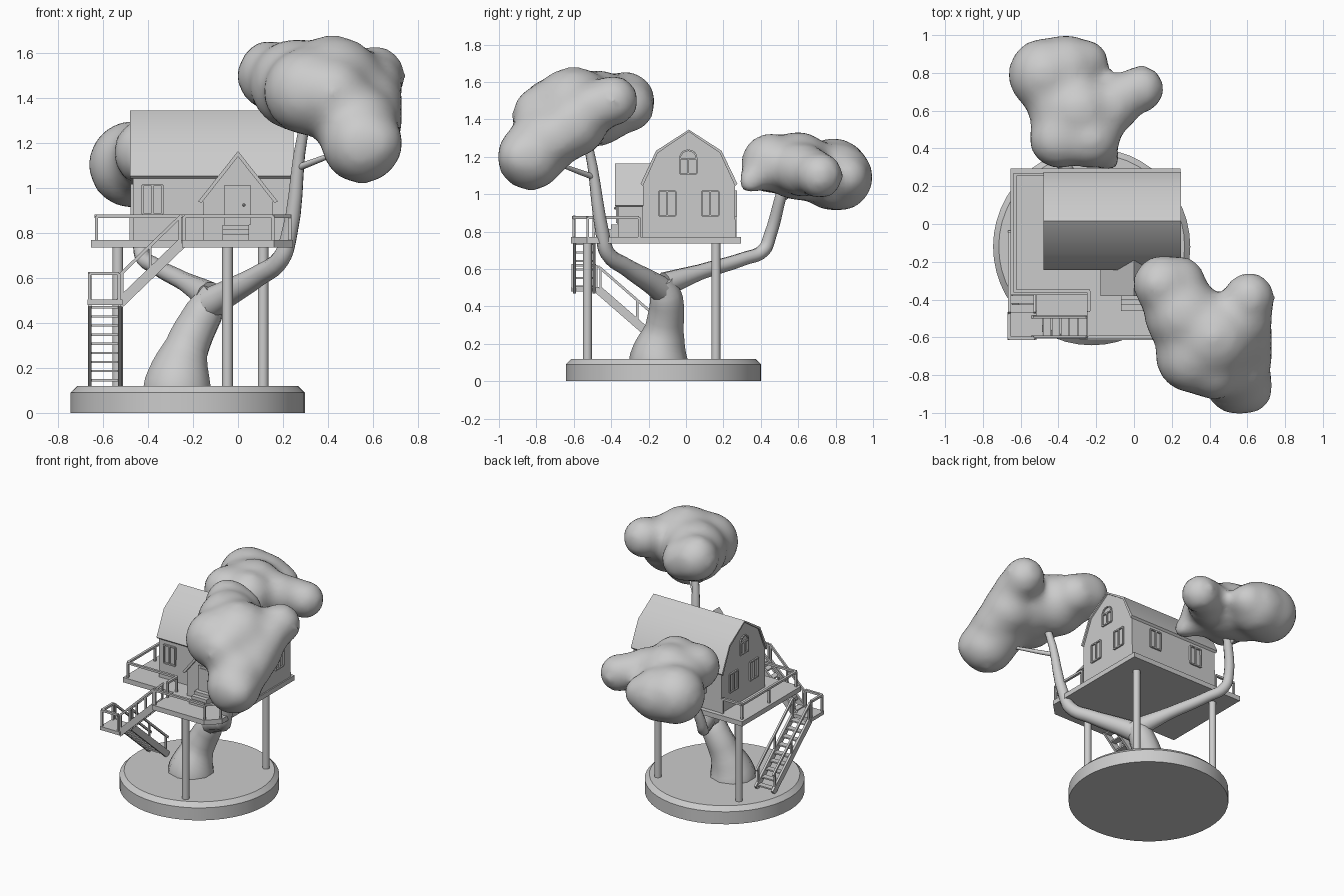
import bpy, bmesh, math
from mathutils import Vector, Matrix

old = bpy.data.objects.get("Cube")
if old:
    bpy.data.objects.remove(old)

grey = bpy.data.materials.new("plain_grey")
grey.use_nodes = True
grey.diffuse_color = (0.6, 0.6, 0.6, 1)
grey.node_tree.nodes["Principled BSDF"].inputs["Base Color"].default_value = (0.6, 0.6, 0.6, 1)


def add(name, mesh, smooth=None):
    mesh.materials.clear()
    mesh.materials.append(grey)
    ob = bpy.data.objects.new(name, mesh)
    bpy.context.collection.objects.link(ob)
    if smooth:
        bpy.ops.object.select_all(action='DESELECT')
        ob.select_set(True)
        bpy.context.view_layer.objects.active = ob
        bpy.ops.object.shade_smooth_by_angle(angle=math.radians(smooth))
    return ob


def finish(name, bm, smooth=None):
    bmesh.ops.recalc_face_normals(bm, faces=bm.faces)
    mesh = bpy.data.meshes.new(name)
    bm.to_mesh(mesh)
    bm.free()
    return add(name, mesh, smooth)


def box(bm, lo, hi, frame=Matrix()):
    lo, hi = Vector(lo), Vector(hi)
    size = Matrix.Diagonal((*(hi - lo), 1))
    bmesh.ops.create_cube(bm, size=1, matrix=frame @ Matrix.Translation((lo + hi) / 2) @ size)


def strut(bm, a, b, w, h=None):
    """Box beam from a to b, w wide and h high."""
    a, b = Vector(a), Vector(b)
    d = b - a
    rot = d.to_track_quat('X', 'Z').to_matrix().to_4x4()
    size = Matrix.Diagonal((d.length, w, h or w, 1))
    bmesh.ops.create_cube(bm, size=1, matrix=Matrix.Translation((a + b) / 2) @ rot @ size)


def prism(bm, pts, axis, lo, hi):
    """Extrude a 2D outline along x, y or z."""
    put = {'x': lambda p, t: (t, p[0], p[1]), 'y': lambda p, t: (p[0], t, p[1]),
           'z': lambda p, t: (p[0], p[1], t)}[axis]
    face = bm.faces.new([bm.verts.new(put(p, lo)) for p in pts])
    new = bmesh.ops.extrude_face_region(bm, geom=[face])["geom"]
    shift = Vector(put((0, 0), hi - lo))
    bmesh.ops.translate(bm, vec=shift, verts=[v for v in new if isinstance(v, bmesh.types.BMVert)])


def cylinder(bm, x, y, z0, z1, r, n):
    bmesh.ops.create_cone(bm, cap_ends=True, segments=n, radius1=r, radius2=r, depth=z1 - z0,
                          matrix=Matrix.Translation((x, y, (z0 + z1) / 2)))


def limb(name, points):
    """Tapered round limb through (x, y, z, radius) points."""
    cu = bpy.data.curves.new(name, 'CURVE')
    cu.dimensions, cu.bevel_depth, cu.bevel_resolution = '3D', 1, 3
    cu.use_fill_caps, cu.resolution_u = True, 5
    sp = cu.splines.new('BEZIER')
    sp.bezier_points.add(len(points) - 1)
    for bp, (x, y, z, r) in zip(sp.bezier_points, points):
        bp.co, bp.radius = (x, y, z), r
        bp.handle_left_type = bp.handle_right_type = 'AUTO'
    tmp = bpy.data.objects.new(name, cu)
    bpy.context.collection.objects.link(tmp)
    mesh = bpy.data.meshes.new_from_object(tmp.evaluated_get(bpy.context.evaluated_depsgraph_get()))
    bpy.data.objects.remove(tmp)
    add(name, mesh, 60)


def foliage(name, blobs):
    """Blend spheres into one lumpy crown."""
    bm = bmesh.new()
    for x, y, z, r in blobs:
        bmesh.ops.create_icosphere(bm, subdivisions=3, radius=r, matrix=Matrix.Translation((x, y, z)))
    ob = finish(name, bm)
    mod = ob.modifiers.new("merge", 'REMESH')
    mod.mode, mod.voxel_size, mod.use_smooth_shade = 'VOXEL', 0.03, True
    mod = ob.modifiers.new("soften", 'SMOOTH')
    mod.factor, mod.iterations = 0.5, 15


# Round base with a bevelled upper rim
bm = bmesh.new()
cylinder(bm, -0.224, -0.12, 0, 0.12, 0.522, 48)
rim = [e for e in bm.edges if all(v.co.z > 0.1 for v in e.verts)]
bmesh.ops.bevel(bm, geom=rim, offset=0.03, segments=1, affect='EDGES')
finish("base", bm, 30)

# Trunk, branches and crowns
limb("trunk", [(-0.272, -0.145, 0.04, 0.165), (-0.268, -0.145, 0.13, 0.155), (-0.228, -0.115, 0.29, 0.102),
               (-0.15, -0.105, 0.45, 0.088), (-0.1, -0.13, 0.54, 0.06)])
limb("front_branch", [(-0.12, -0.13, 0.49, 0.07), (-0.05, -0.19, 0.53, 0.06), (0.09, -0.32, 0.61, 0.047),
                      (0.19, -0.42, 0.685, 0.042), (0.225, -0.445, 0.78, 0.037),
                      (0.29, -0.52, 1.25, 0.024), (0.32, -0.55, 1.35, 0.02)])
limb("back_branch", [(-0.13, -0.11, 0.52, 0.065), (-0.24, 0.08, 0.585, 0.042), (-0.37, 0.31, 0.655, 0.036),
                     (-0.425, 0.415, 0.7, 0.036), (-0.43, 0.45, 0.78, 0.034),
                     (-0.37, 0.51, 1.0, 0.03), (-0.34, 0.54, 1.1, 0.025)])
limb("front_twig", [(0.265, -0.49, 1.09, 0.016), (0.33, -0.56, 1.115, 0.014), (0.45, -0.68, 1.16, 0.01)])
limb("back_twig", [(-0.38, 0.48, 0.95, 0.015), (-0.4, 0.6, 1.03, 0.014), (-0.42, 0.7, 1.1, 0.012)])
foliage("front_crown", [(0.15, -0.32, 1.5, 0.16), (0.24, -0.31, 1.47, 0.145), (0.12, -0.32, 1.55, 0.11),
                        (0.26, -0.48, 1.46, 0.21), (0.42, -0.6, 1.45, 0.235), (0.31, -0.7, 1.43, 0.2),
                        (0.42, -0.77, 1.42, 0.165), (0.56, -0.6, 1.37, 0.18), (0.61, -0.39, 1.5, 0.14),
                        (0.6, -0.5, 1.46, 0.14), (0.53, -0.76, 1.28, 0.19), (0.55, -0.83, 1.2, 0.185),
                        (0.6, -0.87, 1.2, 0.14), (0.59, -0.7, 1.3, 0.15)])
foliage("back_crown", [(-0.47, 0.79, 1.105, 0.2), (-0.36, 0.82, 1.09, 0.185), (-0.29, 0.6, 1.15, 0.19),
                       (-0.4, 0.45, 1.16, 0.16), (-0.23, 0.45, 1.17, 0.16), (-0.4, 0.62, 1.13, 0.17),
                       (-0.12, 0.62, 1.13, 0.15), (-0.25, 0.86, 1.09, 0.12), (0.035, 0.715, 1.1, 0.13),
                       (-0.05, 0.68, 1.12, 0.13), (-0.14, 0.345, 1.07, 0.075)])

# Deck with a corner left open for the stairs, on round posts
bm = bmesh.new()
prism(bm, [(-0.655, 0.295), (0.245, 0.295), (0.245, -0.53), (0.16, -0.615),
           (-0.25, -0.615), (-0.25, -0.375), (-0.655, -0.375)], 'z', 0.735, 0.77)
finish("deck", bm)
bm = bmesh.new()
for x, y in [(-0.047, -0.527), (0.112, 0.16), (-0.535, 0.16)]:
    cylinder(bm, x, y, 0.1, 0.74, 0.024, 16)
finish("deck_posts", bm, 40)

# Deck railing
bm = bmesh.new()


def rail(points, z, h=0.105, gap=0.3):
    for (ax, ay), (bx, by) in zip(points, points[1:]):
        strut(bm, (ax, ay, z + h), (bx, by, z + h), 0.017, 0.015)
        n = max(1, round(math.hypot(bx - ax, by - ay) / gap))
        for i in range(n + 1):
            x, y = ax + (bx - ax) * i / n, ay + (by - ay) * i / n
            box(bm, (x - 0.007, y - 0.007, z), (x + 0.007, y + 0.007, z + h))


rail([(-0.475, 0.262), (-0.63, 0.262), (-0.63, -0.355), (-0.24, -0.355), (-0.24, -0.46)], 0.77)
rail([(-0.24, -0.6), (0.155, -0.6), (0.23, -0.525), (0.23, -0.25)], 0.77)
rail([(-0.53, -0.605), (-0.66, -0.605), (-0.66, -0.48)], 0.505, 0.115)
finish("railing", bm)


# Two flights of stairs joined by a landing
def flight(name, top, bottom, side, width, steps):
    bm = bmesh.new()
    a, b, s = Vector(top), Vector(bottom), Vector(side)
    up = Vector((0, 0, 0.125))
    for k in (-1, 1):
        off = s * (k * (width / 2 - 0.008))
        strut(bm, a + off, b + off, 0.016, 0.045)
        strut(bm, a + off + up, b + off + up, 0.014)
        for t in (0.03, 0.5, 0.95):
            p = a.lerp(b, t) + off
            strut(bm, p, p + up, 0.012)
    for i in range(steps):
        p = a.lerp(b, (i + 0.5) / steps)
        strut(bm, p - s * width / 2, p + s * width / 2, 0.042, 0.01)
    finish(name, bm)


flight("upper_stairs", (-0.25, -0.545, 0.755), (-0.53, -0.545, 0.485), (0, 1, 0), 0.12, 6)
flight("lower_stairs", (-0.592, -0.47, 0.49), (-0.592, -0.05, 0.125), (1, 0, 0), 0.15, 9)
bm = bmesh.new()
box(bm, (-0.67, -0.615, 0.48), (-0.515, -0.465, 0.505))
finish("landing", bm)

# House body and its two-slope roof
outer = [(-0.243, 1.055), (-0.16, 1.232), (0.015, 1.345), (0.19, 1.232), (0.275, 1.055)]
inner = [(0.015 + (y - 0.015) * 0.95, z - 0.012) for y, z in outer]
bm = bmesh.new()
prism(bm, [(-0.233, 0.77)] + inner + [(0.264, 0.77)], 'x', -0.468, 0.236)
finish("house_walls", bm)
bm = bmesh.new()
prism(bm, outer + inner[::-1], 'x', -0.48, 0.248)
finish("house_roof", bm, 45)

# Porch with a gabled roof
bm = bmesh.new()
prism(bm, [(-0.155, 0.77), (-0.155, 0.95), (0, 1.145), (0.155, 0.95), (0.155, 0.77)], 'y', -0.362, -0.19)
finish("porch_walls", bm)
bm = bmesh.new()
prism(bm, [(-0.178, 0.94), (0, 1.165), (0.178, 0.94), (0.162, 0.935), (0, 1.14), (-0.162, 0.935)],
      'y', -0.38, -0.185)
finish("porch_roof", bm)

# Door, knob and entry steps
bm = bmesh.new()
box(bm, (-0.06, -0.37, 0.835), (0.055, -0.36, 1.015))
box(bm, (-0.045, -0.375, 0.845), (0.04, -0.36, 1))
bmesh.ops.create_icosphere(bm, subdivisions=2, radius=0.007, matrix=Matrix.Translation((0.026, -0.379, 0.925)))
finish("door", bm)
bm = bmesh.new()
for i in range(3):
    box(bm, (-0.07, -0.46 + 0.03 * i, 0.77), (0.05, -0.36, 0.793 + 0.022 * i))
finish("entry_steps", bm)


# Windows: frame bars turned to face out of each wall
def window(x, y, z, turn, h=0.065, arched=False):
    f = Matrix.Translation((x, y, z)) @ Matrix.Rotation(math.radians(turn), 4, 'Z')
    w, t = 0.045, 0.009
    for u in (-w, 0, w):
        box(bm, (u - t / 2, -t, -h), (u + t / 2, 0.004, h), f)
    for v in (-h, h):
        box(bm, (-w, -t, v - t / 2), (w, 0.004, v + t / 2), f)
    if arched:
        arc = [f @ Vector((w * math.cos(a), -t / 2, h + w * math.sin(a)))
               for a in (math.pi * i / 8 for i in range(9))]
        for p, q in zip(arc, arc[1:]):
            strut(bm, p, q, t)


bm = bmesh.new()
window(-0.38, -0.234, 0.95, 0)
for x in (0.04, -0.3):
    window(x, 0.265, 0.95, 180)
for x, turn in ((0.237, 90), (-0.469, -90)):
    for y in (-0.1, 0.13):
        window(x, y, 0.95, turn)
    window(x, 0.012, 1.15, turn, 0.04, True)
finish("windows", bm)
